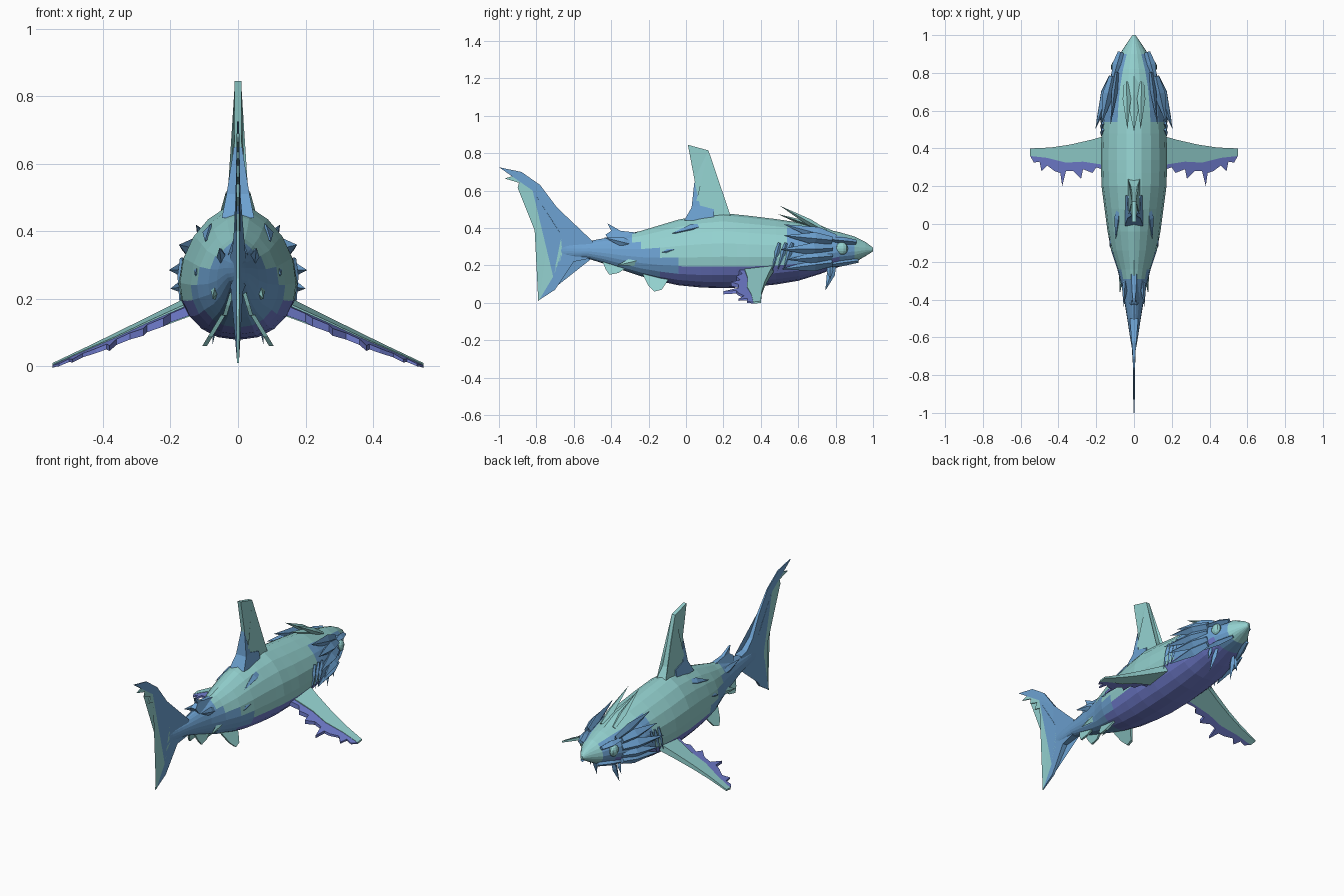
import bpy, bmesh, math
from mathutils import Vector

if "Cube" in bpy.data.objects:
    bpy.data.objects.remove(bpy.data.objects["Cube"])


def material(name, rgb):
    m = bpy.data.materials.new(name)
    m.use_nodes = True
    col = [(c / 255) ** 2.2 for c in rgb] + [1]
    m.diffuse_color = col
    m.node_tree.nodes["Principled BSDF"].inputs["Base Color"].default_value = col
    return m


teal = material("pale teal", (146, 208, 206))
blue = material("steel blue", (108, 160, 208))
violet = material("violet blue", (112, 124, 205))
SIDES = ((1, "left"), (-1, "right"))


def finish(name, bm, mats):
    bmesh.ops.recalc_face_normals(bm, faces=bm.faces)
    mesh = bpy.data.meshes.new(name)
    bm.to_mesh(mesh)
    bm.free()
    for m in mats:
        mesh.materials.append(m)
    ob = bpy.data.objects.new(name, mesh)
    bpy.context.collection.objects.link(ob)
    return ob


def fin(name, outline, mat, place, normal, thick):
    """Flat fin: an outline placed in space with varying half thickness."""
    bm = bmesh.new()
    n = Vector(normal)
    layers = [[bm.verts.new(Vector(place(u, v)) + n * s * thick(u, v))
               for u, v in outline] for s in (1, -1)]
    a, b = layers
    caps = [bm.faces.new(a), bm.faces.new(b[::-1])]
    for i in range(len(a)):
        j = (i + 1) % len(a)
        bm.faces.new((a[i], b[i], b[j], a[j]))
    bmesh.ops.triangulate(bm, faces=caps)
    return finish(name, bm, [mat])


def spike(name, base, tip, wide, thin, mat, side=(1, 0, 0)):
    """Four-sided spike with a diamond base and a swollen middle."""
    base, tip = Vector(base), Vector(tip)
    axis = (tip - base).normalized()
    p = (Vector(side) - axis * axis.dot(Vector(side))).normalized()
    q = axis.cross(p)
    bm = bmesh.new()
    rings = []
    for t, k in ((0, .6), (.35, 1)):
        c = base.lerp(tip, t)
        rings.append([bm.verts.new(c + d * k) for d in (p * thin, q * wide, -p * thin, -q * wide)])
    end = bm.verts.new(tip)
    bm.faces.new(rings[0])
    for i in range(4):
        j = (i + 1) % 4
        bm.faces.new((rings[0][i], rings[0][j], rings[1][j], rings[1][i]))
        bm.faces.new((rings[1][i], rings[1][j], end))
    return finish(name, bm, [mat])


# Body: stations of y, half width, bottom, top
stations = [
    (1.0, .008, .275, .295), (.96, .036, .25, .325), (.90, .075, .215, .355),
    (.82, .112, .193, .378), (.72, .145, .155, .40), (.60, .165, .118, .43),
    (.48, .172, .098, .448), (.34, .176, .084, .465), (.2, .172, .078, .48),
    (.08, .156, .082, .468), (-.04, .14, .094, .445), (-.14, .121, .115, .415),
    (-.24, .088, .142, .385), (-.34, .063, .175, .362), (-.44, .046, .21, .345),
    (-.52, .033, .235, .33), (-.6, .021, .24, .325), (-.68, .007, .25, .32)]
SEG = 20


def body_colour(y, z, h):
    if y > .89:
        return 0
    if h < -.42 and -.13 < y < .82 and h < -.42 - max(0, -y) * 2:
        return 2
    if y > .54:
        return 0 if h > .72 else 1
    if y < -.29 or z < .2 - min(y, 0) * .5:
        return 1 if y < .12 or y > .45 else 0
    return 0


bm = bmesh.new()
fine = []
for s, t in zip(stations, stations[1:]):
    fine += [s, tuple((a + b) / 2 for a, b in zip(s, t))]
fine.append(stations[-1])
rings = []
for y, w, lo, hi in fine:
    mid = lo + (hi - lo) * .42
    ring = []
    for i in range(SEG):
        a = math.tau * i / SEG
        c, s = math.cos(a), math.sin(a)
        x = math.copysign(abs(c) ** (1.25 if s > 0 else .9), c) * w
        ring.append(bm.verts.new((x, y, mid + s * ((hi - mid) if s > 0 else (mid - lo)))))
    rings.append(ring)
for r, q in zip(rings, rings[1:]):
    for i in range(SEG):
        j = (i + 1) % SEG
        f = bm.faces.new((r[i], r[j], q[j], q[i]))
        c = f.calc_center_median()
        f.material_index = body_colour(c.y, c.z, math.sin(math.tau * (i + .5) / SEG))
bm.faces.new(rings[0])
bm.faces.new(rings[-1]).material_index = 1
finish("body", bm, [teal, blue, violet])


# Upright fins on the centre line
def upright(u, v):
    return (0, u, v)


tail_seam = [(-.88, .69), (-.82, .6), (-.74, .48), (-.665, .36), (-.66, .25), (-.71, .14), (-.785, .015)]


def tail_thick(u, v):
    return max(.003, .016 + (u + .58) * .08)


fin("tail_fin_front",
    [(-.5, .33), (-.56, .34), (-.62, .39), (-.69, .51), (-.78, .63), (-.88, .7), (-1, .725), (-.94, .7)]
    + tail_seam + [(-.7, .07), (-.64, .16), (-.6, .22), (-.5, .24)],
    blue, upright, (1, 0, 0), tail_thick)
fin("tail_fin_trailing_edge",
    tail_seam + [(-.79, .01), (-.74, .16), (-.705, .26), (-.70, .4), (-.73, .47), (-.77, .5), (-.78, .54),
                 (-.86, .56), (-.84, .595), (-.9, .615), (-.87, .635), (-.97, .665)],
    teal, upright, (1, 0, 0), tail_thick)
fin("dorsal_fin", [(.01, .845), (.12, .815), (.165, .66), (.2, .53), (.24, .46), (.03, .44), (.065, .52), (.045, .66)],
    teal, upright, (1, 0, 0), lambda u, v: .011 + max(0, .56 - v) * .2)
fin("dorsal_rear_spike", [(.045, .65), (.075, .52), (.15, .5), (.15, .44), (-.01, .44), (.03, .51)],
    blue, upright, (1, 0, 0), lambda u, v: .012 + max(0, .62 - v) * .2)
fin("second_dorsal_fin", [(-.26, .375), (-.35, .385), (-.42, .425), (-.4, .385), (-.43, .365), (-.41, .33), (-.28, .33)],
    blue, upright, (1, 0, 0), lambda u, v: max(.004, .03 - (v - .33) * .35))

for s, side in SIDES:
    # Pectoral fins with a ragged trailing edge
    def wing(u, v):
        return (s * u, v, .168 - .43 * (u - .17) + (v - .4) * .12)

    def wing_thick(u, v):
        return max(.004, .02 - (u - .17) * .04)

    seam = [(.55, .36), (.46, .35), (.36, .325), (.27, .33), (.14, .31)]
    fin(side + "_pectoral_fin", [(.14, .47), (.23, .445), (.34, .42), (.44, .405), (.55, .4)] + seam,
        teal, wing, (0, 0, 1), wing_thick)
    fin(side + "_pectoral_edge",
        seam[::-1] + [(.53, .325), (.5, .33), (.49, .28), (.46, .31), (.42, .28), (.39, .27), (.38, .2),
                      (.36, .28), (.32, .28), (.28, .24), (.27, .29), (.22, .27), (.2, .3), (.14, .28)],
        violet, wing, (0, 0, 1), lambda u, v: wing_thick(u, v) * .7)

    # Pelvic and anal fins
    def splay(u, v):
        return (s * (.045 + (.15 - v) * .6), u, v)

    fin(side + "_pelvic_fin", [(-.08, .15), (-.11, .1), (-.13, .07), (-.17, .06), (-.2, .09), (-.23, .15), (-.2, .18)],
        teal, splay, (1, 0, 0), lambda u, v: .007)
    fin(side + "_anal_fin", [(-.3, .2), (-.36, .16), (-.41, .15), (-.43, .18), (-.45, .23), (-.36, .24)],
        teal, lambda u, v: (s * (.012 + (.24 - v) * .3), u, v), (1, 0, 0), lambda u, v: .006)

    # Back, flank and tail-root spikes
    spike(side + "_back_spike", (s * .075, .09, .41), (s * .098, -.08, .37), .025, .022, blue)
    spike(side + "_flank_spike", (s * .105, .0, .30), (s * .128, -.13, .27), .03, .018, blue)
    spike(side + "_tail_root_spike", (s * .045, -.28, .31), (s * .055, -.44, .35), .025, .015, blue)
    spike(side + "_rear_flank_spike", (s * .06, -.2, .24), (s * .075, -.37, .20), .03, .015, teal)

    # Crown and cheek spikes
    spike(side + "_crown_spike", (s * .04, .75, .38), (s * .035, .5, .52), .018, .022, teal)
    spike(side + "_temple_spike", (s * .09, .8, .345), (s * .125, .52, .42), .035, .016, blue)
    for k, (z, tip_x, tip_y, tip_z) in enumerate(
            ((.335, .175, .52, .36), (.29, .205, .5, .285), (.25, .2, .54, .23), (.215, .175, .51, .18))):
        spike(f"{side}_cheek_spike_{k + 1}", (s * .115, .78, z), (s * tip_x, tip_y, tip_z), .034, .03, blue)
    for k in range(3):
        spike(f"{side}_gill_ridge_{k + 1}", (s * .165, .57 - k * .035, .32), (s * .172, .52 - k * .03, .17),
              .014, .012, blue)

    # Brow, eye, jaw and chin barbels
    spike(side + "_brow", (s * .07, .91, .325), (s * .125, .72, .345), .02, .026, blue)
    bm = bmesh.new()
    bmesh.ops.create_uvsphere(bm, u_segments=10, v_segments=8, radius=.034)
    for v in bm.verts:
        v.co = Vector((v.co.x * .7 + s * .098, v.co.y + .832, v.co.z + .29))
    finish(side + "_eye", bm, [teal])
    spike(side + "_jaw_ridge", (s * .05, .92, .225), (s * .14, .66, .19), .018, .02, blue)
    spike(side + "_chin_barbel", (s * .06, .79, .2), (s * .075, .745, .065), .022, .012, blue)
    spike(side + "_small_barbel", (s * .085, .77, .2), (s * .105, .77, .125), .018, .012, blue)

# Crown plate in the middle of the head
spike("crown_plate", (0, .78, .375), (0, .49, .475), .02, .04, teal)
